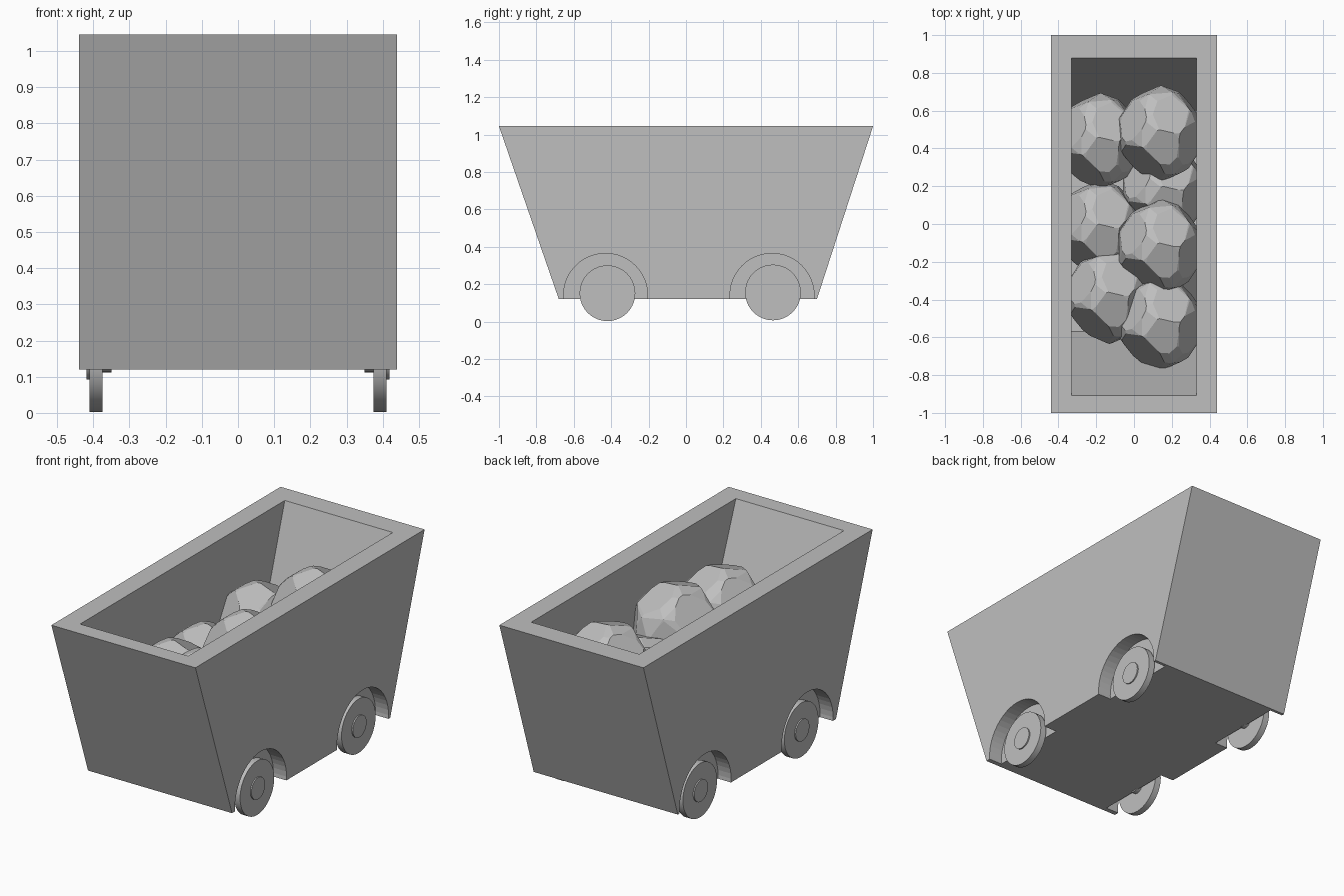
import bpy, bmesh, math
from mathutils import Vector, Matrix

if "Cube" in bpy.data.objects:
    bpy.data.objects.remove(bpy.data.objects["Cube"], do_unlink=True)

grey = bpy.data.materials.new("plain grey")
grey.use_nodes = True
COLOUR = (0.52, 0.52, 0.52, 1)
grey.diffuse_color = COLOUR
grey.node_tree.nodes["Principled BSDF"].inputs["Base Color"].default_value = COLOUR


def finish(name, bm):
    """Turn a bmesh into a linked grey object."""
    bmesh.ops.recalc_face_normals(bm, faces=bm.faces[:])
    mesh = bpy.data.meshes.new(name)
    bm.to_mesh(mesh)
    bm.free()
    mesh.materials.append(grey)
    obj = bpy.data.objects.new(name, mesh)
    bpy.context.collection.objects.link(obj)
    return obj


def prism(name, half_width, profile):
    """Extrude a (y, z) profile across x."""
    bm = bmesh.new()
    face = bm.faces.new([bm.verts.new((-half_width, y, z)) for y, z in profile])
    new = bmesh.ops.extrude_face_region(bm, geom=[face])["geom"]
    bmesh.ops.translate(bm, vec=(2 * half_width, 0, 0),
                        verts=[v for v in new if isinstance(v, bmesh.types.BMVert)])
    return finish(name, bm)


def add_disc(bm, x0, x1, y, z, radius, sides):
    """Add a cylinder lying along x."""
    place = Matrix.Translation(((x0 + x1) / 2, y, z)) @ Matrix.Rotation(math.pi / 2, 4, "Y")
    bmesh.ops.create_cone(bm, cap_ends=True, segments=sides, radius1=radius,
                          radius2=radius, depth=abs(x1 - x0), matrix=place)


def carve(target, cutter):
    """Subtract the cutter from the target and discard it."""
    mod = target.modifiers.new("carve", "BOOLEAN")
    mod.operation = "DIFFERENCE"
    mod.solver = "EXACT"
    mod.object = cutter
    cutter.hide_render = True
    bpy.context.view_layer.objects.active = target
    bpy.ops.object.modifier_apply(modifier=mod.name)
    bpy.data.objects.remove(cutter, do_unlink=True)


def smooth(obj):
    bpy.ops.object.select_all(action="DESELECT")
    obj.select_set(True)
    bpy.context.view_layer.objects.active = obj
    bpy.ops.object.shade_smooth_by_angle(angle=math.radians(30))


# Cart body with a hollow tray
body = prism("cart_body", 0.44, [(-1, 1.045), (1, 1.045), (0.7, 0.12), (-0.68, 0.12)])
carve(body, prism("tray_cutter", 0.33,
                  [(-0.924, 1.09), (0.894, 1.09), (0.6, 0.17), (-0.57, 0.17)]))

# Wheel arches and wheels, on both sides
for side, side_name in ((1, "left"), (-1, "right")):
    for y, arch_y, z, end in ((-0.42, -0.43, 0.152, "front"), (0.465, 0.46, 0.156, "back")):
        bm = bmesh.new()
        add_disc(bm, side * 0.36, side * 0.6, arch_y, 0.14, 0.225, 48)
        carve(body, finish("arch_cutter", bm))

        bm = bmesh.new()
        add_disc(bm, side * 0.375, side * 0.411, y, z, 0.149, 40)
        add_disc(bm, side * 0.405, side * 0.418, y, z, 0.06, 32)
        add_disc(bm, side * 0.35, side * 0.38, y, z, 0.04, 16)
        smooth(finish(f"{end}_{side_name}_wheel", bm))


# Rock: a coarse ball with flat chips sliced off
def make_rock():
    bm = bmesh.new()
    bmesh.ops.create_icosphere(bm, subdivisions=2, radius=1)
    chips = [((-0.5, -0.75, 0.4), 0.78), ((0.25, 0.45, 0.85), 0.86),
             ((-0.75, 0.3, 0.6), 0.85), ((0.8, -0.25, 0.55), 0.84),
             ((0.1, -0.35, 0.95), 0.88), ((0.75, 0.65, 0.1), 0.88),
             ((-0.4, 0.9, 0.1), 0.9), ((0.4, -0.9, -0.1), 0.92)]
    for direction, distance in chips:
        normal = Vector(direction).normalized()
        cut = bmesh.ops.bisect_plane(bm, geom=bm.verts[:] + bm.edges[:] + bm.faces[:],
                                     plane_co=normal * distance, plane_no=normal,
                                     clear_outer=True)["geom_cut"]
        bmesh.ops.contextual_create(bm, geom=[g for g in cut
                                              if isinstance(g, bmesh.types.BMEdge)])
    bmesh.ops.scale(bm, vec=(0.23, 0.255, 0.235), verts=bm.verts[:])
    return finish("rock_1", bm)


# Pile of rocks in the tray
places = [(0.14, 0.48, 0.71), (0.14, -0.12, 0.70), (0.14, -0.52, 0.64),
          (-0.18, 0.44, 0.56), (-0.18, -0.02, 0.51), (-0.13, -0.38, 0.57),
          (0.16, 0.18, 0.52), (0.16, -0.3, 0.45)]
rock = make_rock()
rock.location = places[0]
for i, spot in enumerate(places[1:], 2):
    copy = bpy.data.objects.new(f"rock_{i}", rock.data)
    copy.location = spot
    bpy.context.collection.objects.link(copy)
